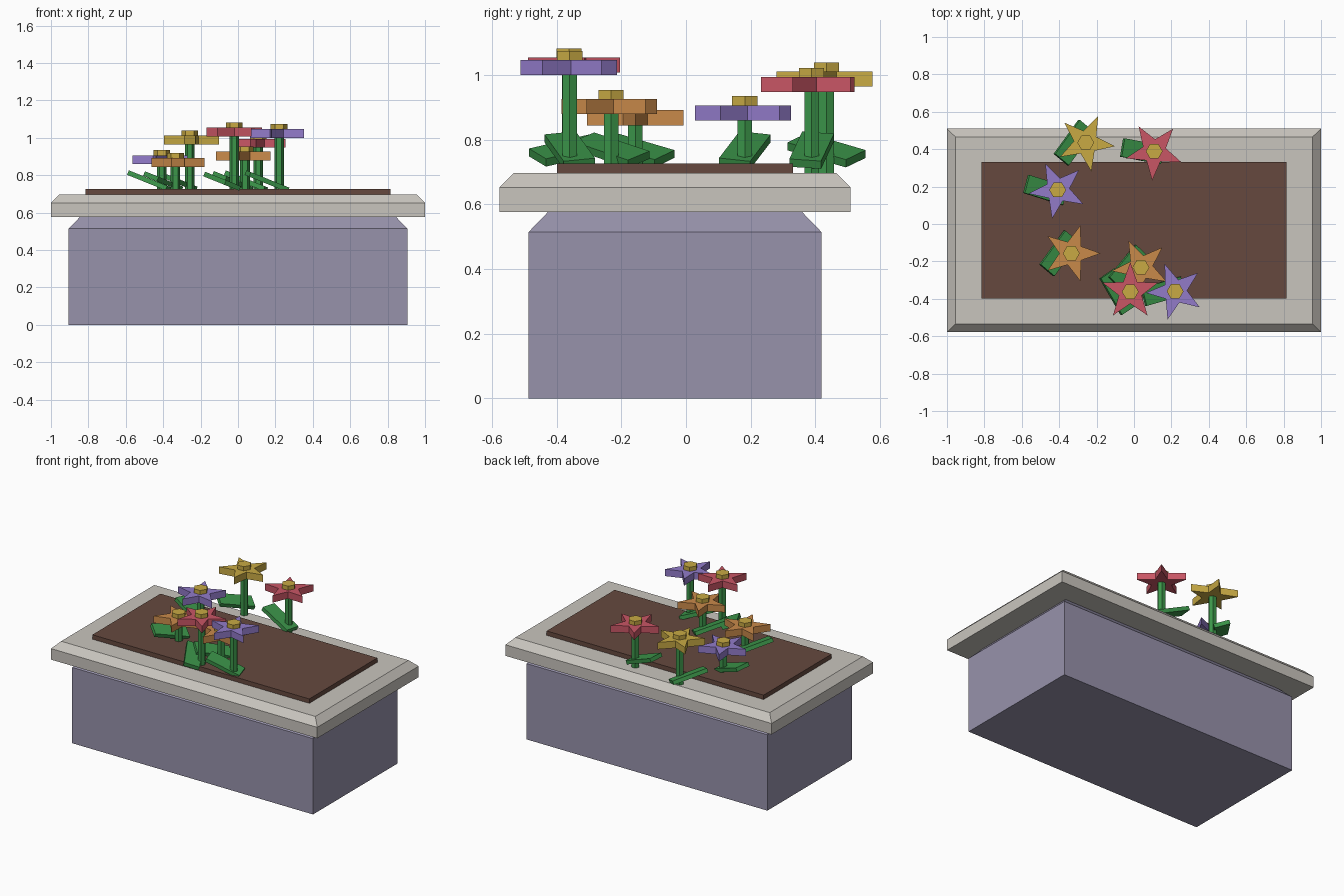
import bpy
import bmesh
from math import radians, cos, sin, tau
from mathutils import Matrix, Vector

cube = bpy.data.objects.get("Cube")
if cube:
    bpy.data.objects.remove(cube, do_unlink=True)


def make_material(name, red, green, blue):
    """Flat material from 0-255 display values, converted to linear."""
    colour = [((c / 255 + 0.055) / 1.055) ** 2.4 for c in (red, green, blue)] + [1]
    mat = bpy.data.materials.new(name)
    mat.use_nodes = True
    mat.diffuse_color = colour
    bsdf = mat.node_tree.nodes["Principled BSDF"]
    bsdf.inputs["Base Color"].default_value = colour
    bsdf.inputs["Roughness"].default_value = 0.9
    return mat


stone = make_material("lavender_stone", 151, 146, 171)
trim = make_material("pale_trim", 201, 197, 190)
earth = make_material("brown_soil", 102, 73, 63)
leaf_green = make_material("leaf_green", 60, 150, 74)
petals = {
    "yellow": make_material("yellow", 200, 170, 68),
    "red": make_material("red", 201, 86, 101),
    "purple": make_material("purple", 146, 123, 201),
    "orange": make_material("orange", 201, 138, 74),
}


def loft(name, rings, mat):
    """Closed solid through stacked rings of equal point count."""
    bm = bmesh.new()
    loops = [[bm.verts.new(p) for p in ring] for ring in rings]
    n = len(loops[0])
    for low, high in zip(loops, loops[1:]):
        for i in range(n):
            j = (i + 1) % n
            bm.faces.new((low[i], low[j], high[j], high[i]))
    bm.faces.new(loops[0][::-1])
    bm.faces.new(loops[-1])
    bmesh.ops.recalc_face_normals(bm, faces=bm.faces)
    mesh = bpy.data.meshes.new(name)
    bm.to_mesh(mesh)
    bm.free()
    mesh.materials.append(mat)
    obj = bpy.data.objects.new(name, mesh)
    bpy.context.collection.objects.link(obj)
    return obj


def rectangle(half_x, half_y, z, centre_y=0):
    return [(sx * half_x, centre_y + sy * half_y, z)
            for sx, sy in ((-1, -1), (1, -1), (1, 1), (-1, 1))]


def polygon(x, y, z, radii, turn=0):
    """Ring of points; the radii alternate to draw a star."""
    n = len(radii)
    return [(x + r * cos(turn + tau * i / n), y + r * sin(turn + tau * i / n), z)
            for i, r in enumerate(radii)]


def prism(name, x, y, bottom, top, radii, mat, turn=0):
    return loft(name, [polygon(x, y, z, radii, turn) for z in (bottom, top)], mat)


# Planter: body with chamfered shoulder, overhanging rim, soil slab
MID = -0.034
loft("planter_body", [rectangle(0.905, 0.453, 0, MID),
                      rectangle(0.905, 0.453, 0.515, MID),
                      rectangle(0.845, 0.393, 0.577, MID)], stone)
loft("planter_rim", [rectangle(1, 0.544, 0.577, MID),
                     rectangle(1, 0.544, 0.652, MID),
                     rectangle(0.955, 0.5, 0.697, MID)], trim)
loft("soil", [rectangle(0.815, 0.365, 0.69, MID),
              rectangle(0.815, 0.365, 0.727, MID)], earth)


# Flowers: hexagonal stem, star of petals, hexagonal heart, tilted leaf
def flower(index, colour, x, y, z, star_turn, leaf_turn):
    tag = f"{colour}_flower_{index}_"
    prism(tag + "stem", x, y, 0.697, z + 0.01, [0.026] * 6, leaf_green)
    prism(tag + "petals", x, y, z, z + 0.047, [0.157, 0.064] * 5,
          petals[colour], radians(star_turn))
    prism(tag + "heart", x, y, z + 0.03, z + 0.075, [0.045] * 6, petals["yellow"])
    leaf = loft(tag + "leaf", [rectangle(0.115, 0.05, h) for h in (-0.013, 0.013)],
                leaf_green)
    leaf.matrix_world = (Matrix.Translation(Vector((x - 0.065, y, 0.768)))
                         @ Matrix.Rotation(radians(22), 4, 'Y')
                         @ Matrix.Rotation(radians(leaf_turn), 4, 'Z'))


# colour, x, y, petal height, petal turn, leaf turn
bed = [
    ("yellow", -0.258, 0.435, 0.965, -7, 52),
    ("red", 0.108, 0.389, 0.948, -22, -10),
    ("purple", -0.408, 0.182, 0.86, -29, -16),
    ("orange", -0.335, -0.157, 0.845, 0, 52),
    ("orange", 0.037, -0.232, 0.88, -29, 48),
    ("red", -0.02, -0.362, 1.008, 18, -58),
    ("purple", 0.22, -0.36, 1.0, -33, 15),
]
for number, spec in enumerate(bed, 1):
    flower(number, *spec)
